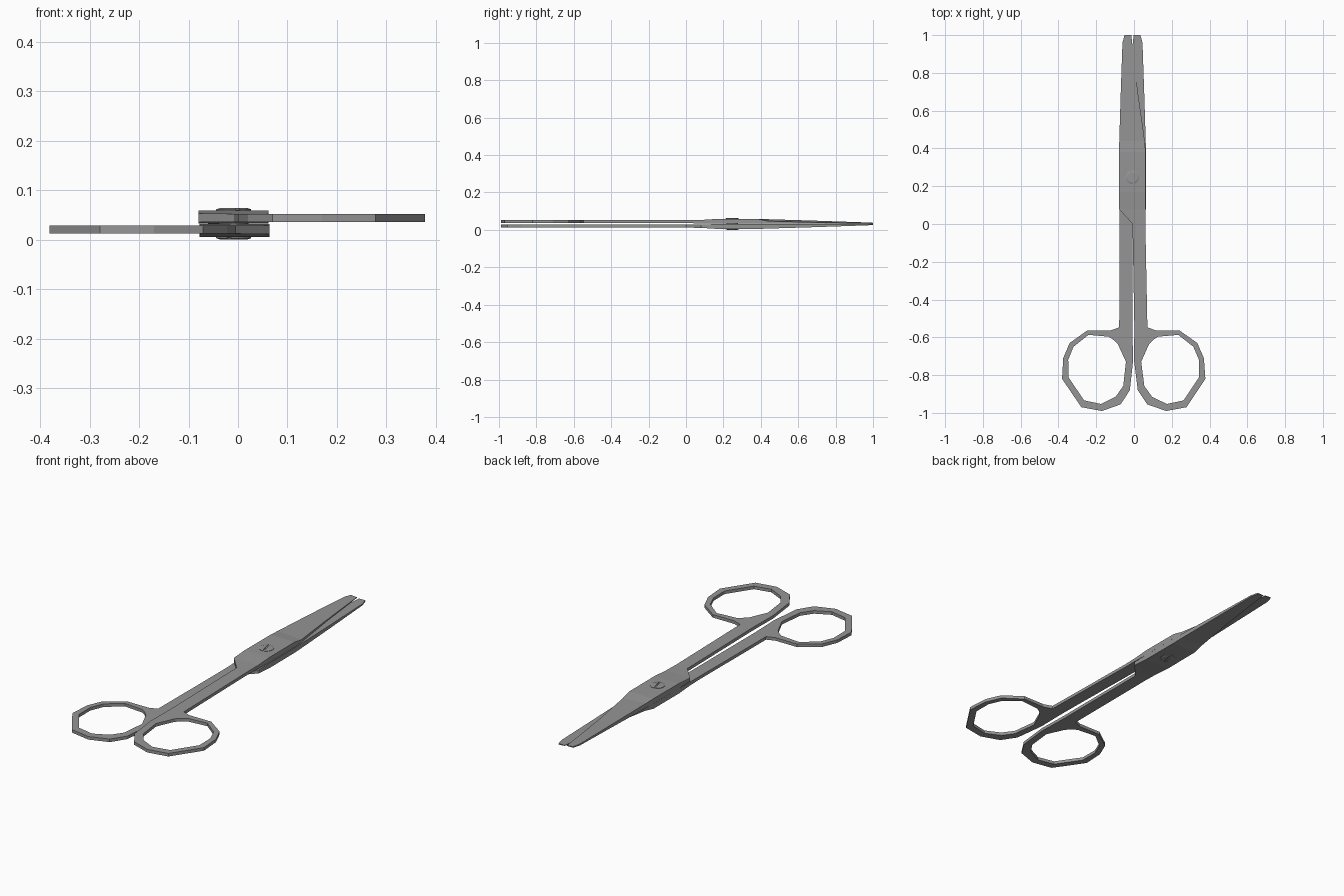
import bpy, bmesh, math
from mathutils import Matrix

cube = bpy.data.objects.get("Cube")
if cube:
    bpy.data.objects.remove(cube, do_unlink=True)

steel = bpy.data.materials.new("brushed_steel")
steel.use_nodes = True
COLOUR = (0.3, 0.3, 0.3, 1)
steel.diffuse_color = COLOUR
steel.node_tree.nodes["Principled BSDF"].inputs["Base Color"].default_value = COLOUR

MID = 0.032          # height of the plane where the halves meet
Z0, Z1 = 0.036, 0.052  # handle thickness

# Blade and shank sections: y, left x, right x, bottom z, top z left, top z right
SECTIONS = [
    (-0.547, 0.002, 0.071, Z0, Z1, Z1),
    (0.0, -0.008, 0.06, Z0, Z1, Z1),
    (0.08, -0.08, 0.061, 0.035, 0.053, 0.053),
    (0.17, -0.08, 0.062, 0.033, 0.059, 0.059),
    (0.38, -0.079, 0.061, 0.033, 0.059, 0.059),
    (0.44, -0.078, 0.057, 0.033, 0.057, 0.047),
    (0.7, -0.07, 0.02, 0.033, 0.049, 0.04),
    (0.96, -0.061, -0.01, 0.032, 0.04, 0.036),
    (1.0, -0.05, -0.014, 0.032, 0.038, 0.035),
]
# Outer outline of the finger ring; the first side joins the shank
RING = [(0.002, -0.547), (0.071, -0.547), (0.115, -0.563), (0.24, -0.563),
        (0.335, -0.63), (0.37, -0.71), (0.378, -0.82), (0.278, -0.97),
        (0.17, -0.99), (0.07, -0.955), (0.02, -0.88), (0.0, -0.72)]
HOLE_X, HOLE_Y, HOLE_RX, HOLE_RY = 0.192, -0.767, 0.157, 0.187


def finish(bm, name):
    bmesh.ops.remove_doubles(bm, verts=bm.verts, dist=0.0001)
    bmesh.ops.recalc_face_normals(bm, faces=bm.faces)
    mesh = bpy.data.meshes.new(name)
    bm.to_mesh(mesh)
    bm.free()
    mesh.materials.append(steel)
    obj = bpy.data.objects.new(name, mesh)
    bpy.context.collection.objects.link(obj)
    return obj


def bridge(bm, a, b, skip=()):
    n = len(a)
    for i in range(n):
        if i not in skip:
            j = (i + 1) % n
            bm.faces.new((a[i], a[j], b[j], b[i]))


def scissor_half(name, flipped):
    bm = bmesh.new()
    # Shank and tapering blade
    loops = []
    for y, xl, xr, zb, zl, zr in SECTIONS:
        corners = ((xl, zb), (xr, zb), (xr, zr), (xl, zl))
        loops.append([bm.verts.new((x, y, z)) for x, z in corners])
    for a, b in zip(loops, loops[1:]):
        bridge(bm, a, b)
    bm.faces.new(loops[-1])
    # Finger ring with an oval hole
    inner = []
    for x, y in RING:
        t = math.atan2((y - HOLE_Y) / HOLE_RY, (x - HOLE_X) / HOLE_RX)
        inner.append((HOLE_X + HOLE_RX * math.cos(t), HOLE_Y + HOLE_RY * math.sin(t)))
    ob, ot, ib, it = [[bm.verts.new((x, y, z)) for x, y in path]
                      for path, z in ((RING, Z0), (RING, Z1), (inner, Z0), (inner, Z1))]
    bridge(bm, ob, ot, skip=(0,))
    bridge(bm, ib, it)
    bridge(bm, ob, ib)
    bridge(bm, ot, it)
    # The lower half is turned over and swung slightly about the handles
    if flipped:
        for v in bm.verts:
            v.co.x = -v.co.x - 0.016 * min(1, max(0, v.co.y + 1))
            v.co.z = 2 * MID - v.co.z
    finish(bm, name)


def screw_head(name, flipped):
    # Two domed half discs leave the slot between them
    bm = bmesh.new()
    for side in (0, math.pi):
        turn = Matrix.Rotation(side + 0.25, 3, 'Z')
        rings = []
        for r, z in ((0.036, 0.055), (0.036, 0.061), (0.027, 0.064)):
            edge = math.acos(0.004 / r)
            ring = []
            for k in range(9):
                t = -edge + 2 * edge * k / 8
                v = bm.verts.new((r * math.cos(t), r * math.sin(t), z))
                v.co = turn @ v.co
                ring.append(v)
            rings.append(ring)
        for a, b in zip(rings, rings[1:]):
            bridge(bm, a, b)
        bm.faces.new(rings[0])
        bm.faces.new(rings[-1])
    obj = finish(bm, name)
    obj.location = (-0.009, 0.247, 0)
    if flipped:
        obj.rotation_euler.y = math.pi
        obj.location.z = 2 * MID


scissor_half("upper_half", False)
scissor_half("lower_half", True)
screw_head("upper_screw_head", False)
screw_head("lower_screw_head", True)

# Pivot pin, whose ends form the slot floors
pin = bmesh.new()
bmesh.ops.create_cone(pin, cap_ends=True, segments=16, radius1=0.03, radius2=0.03,
                      depth=0.056, matrix=Matrix.Translation((-0.009, 0.247, MID)))
finish(pin, "pivot_pin")
